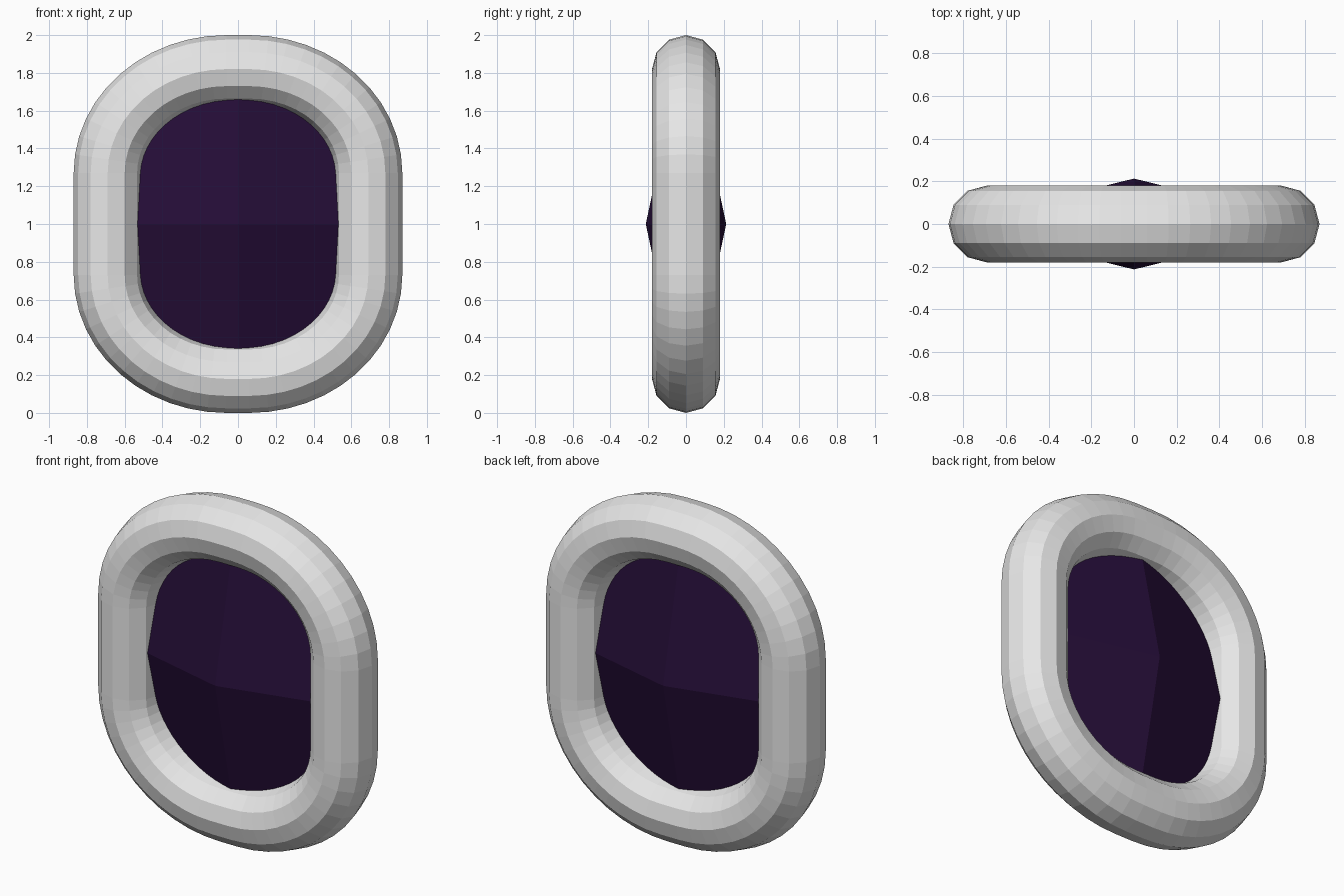
import bpy, bmesh, math
from mathutils import Vector

if "Cube" in bpy.data.objects:
    bpy.data.objects.remove(bpy.data.objects["Cube"])

CENTRE = Vector((0, 0, 1))
TUBE = 0.18
SIDES = 12
STEPS = 12


def material(name, colour):
    m = bpy.data.materials.new(name)
    m.use_nodes = True
    m.diffuse_color = colour
    m.node_tree.nodes["Principled BSDF"].inputs["Base Color"].default_value = colour
    return m


def finish(name, bm, mat):
    bmesh.ops.recalc_face_normals(bm, faces=bm.faces)
    mesh = bpy.data.meshes.new(name)
    bm.to_mesh(mesh)
    bm.free()
    mesh.materials.append(mat)
    obj = bpy.data.objects.new(name, mesh)
    obj.location = CENTRE
    bpy.context.collection.objects.link(obj)
    return obj


# Centre line of the frame: four elliptical corners joined by short straights
def centre_line(flat_x=0.06, flat_z=0.27, rx=0.63, rz=0.55):
    path = []
    for quarter in range(4):
        sx = 1 if quarter in (0, 3) else -1
        sz = 1 if quarter < 2 else -1
        for i in range(STEPS + 1):
            a = math.pi / 2 * (quarter + i / STEPS)
            c, s = math.cos(a), math.sin(a)
            point = Vector((sx * flat_x + rx * c, 0, sz * flat_z + rz * s))
            normal = Vector((c / rx, 0, s / rz)).normalized()
            path.append((point, normal))
    return path


# Faceted tube frame
bm = bmesh.new()
rings = []
for point, normal in centre_line():
    ring = []
    for k in range(SIDES):
        a = 2 * math.pi * k / SIDES
        offset = normal * math.cos(a) + Vector((0, 1, 0)) * math.sin(a)
        ring.append(bm.verts.new(point + offset * TUBE))
    rings.append(ring)
for i, ring in enumerate(rings):
    after = rings[(i + 1) % len(rings)]
    for k in range(SIDES):
        n = (k + 1) % SIDES
        bm.faces.new((ring[k], ring[n], after[n], after[k]))
finish("ring_frame", bm, material("light grey", (0.8, 0.8, 0.8, 1)))

# Shallow eight-faced gem filling the opening
bm = bmesh.new()
half = Vector((0.86, 0.213, 0.99))
front, back = (bm.verts.new((0, s * half.y, 0)) for s in (-1, 1))
rim = [bm.verts.new(p) for p in ((half.x, 0, 0), (0, 0, half.z),
                                 (-half.x, 0, 0), (0, 0, -half.z))]
for i in range(4):
    for apex in (front, back):
        bm.faces.new((rim[i], rim[(i + 1) % 4], apex))
finish("centre_gem", bm, material("dark purple", (0.018, 0.004, 0.038, 1)))
